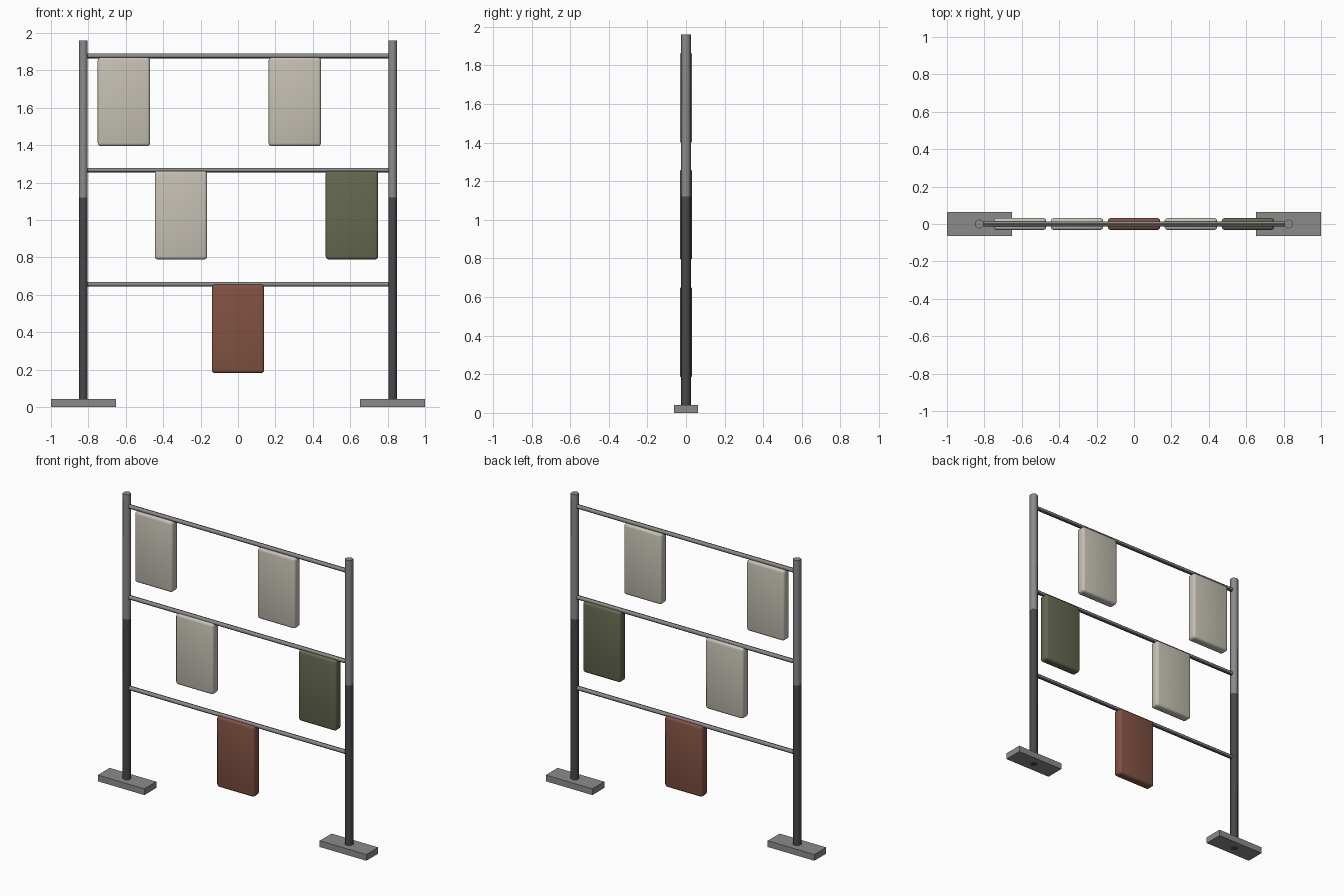
import bpy, bmesh, math
from mathutils import Matrix

cube = bpy.data.objects.get("Cube")
if cube:
    bpy.data.objects.remove(cube, do_unlink=True)


def material(name, rgb):
    m = bpy.data.materials.new(name)
    m.use_nodes = True
    color = (*rgb, 1)
    m.diffuse_color = color
    m.node_tree.nodes["Principled BSDF"].inputs["Base Color"].default_value = color
    return m


steel = material("light steel", (0.26, 0.26, 0.265))
dark = material("dark steel", (0.065, 0.065, 0.07))
cream = material("cream", (0.56, 0.53, 0.46))
olive = material("olive green", (0.125, 0.14, 0.08))
rust = material("rust red", (0.22, 0.085, 0.055))


def finish(bm, name, mats, smooth=0):
    mesh = bpy.data.meshes.new(name)
    bm.to_mesh(mesh)
    bm.free()
    for m in mats:
        mesh.materials.append(m)
    ob = bpy.data.objects.new(name, mesh)
    bpy.context.collection.objects.link(ob)
    if smooth:
        bpy.ops.object.select_all(action='DESELECT')
        ob.select_set(True)
        bpy.context.view_layer.objects.active = ob
        bpy.ops.object.shade_smooth_by_angle(angle=math.radians(smooth))
    return ob


def box(name, center, size, mat, bevel=0):
    bm = bmesh.new()
    bmesh.ops.create_cube(bm, size=1, matrix=Matrix.Translation(center) @ Matrix.Diagonal((*size, 1)))
    if bevel:
        bmesh.ops.bevel(bm, geom=bm.edges[:], offset=bevel, segments=3, profile=0.5, affect='EDGES')
    return finish(bm, name, [mat], 35 if bevel else 0)


def rod(bm, sides, radius, length, matrix):
    bmesh.ops.create_cone(bm, cap_ends=True, segments=sides, radius1=radius,
                          radius2=radius, depth=length, matrix=matrix)


# Feet and two-tone posts
for side, sx in (("left", 1), ("right", -1)):
    box(side + "_foot", (sx * 0.826, 0, 0.021), (0.347, 0.126, 0.042), steel)
    bm = bmesh.new()
    rod(bm, 6, 0.026, 1.961, Matrix.Translation((sx * 0.827, 0, 0.98)))
    split = 1.12
    bmesh.ops.bisect_plane(bm, geom=bm.verts[:] + bm.edges[:] + bm.faces[:],
                           plane_co=(0, 0, split), plane_no=(0, 0, 1))
    for f in bm.faces:
        f.material_index = int(f.calc_center_median().z < split)
    finish(bm, side + "_post", [steel, dark], 65)

# Rails with dark upper and lower faces
for name, z in (("top", 1.877), ("middle", 1.266), ("bottom", 0.656)):
    bm = bmesh.new()
    rod(bm, 8, 0.014, 1.65, Matrix.Translation((0, 0, z)) @ Matrix.Rotation(math.pi / 2, 4, 'Y')
        @ Matrix.Rotation(math.pi / 8, 4, 'Z'))
    bm.normal_update()
    for f in bm.faces:
        f.material_index = int(abs(f.normal.z) > 0.9 or f.normal.z < -0.5)
    finish(bm, name + "_rail", [steel, dark], 50)

# Hanging panels
panels = (
    ("top_right_panel", -0.61, 1.632, cream),
    ("top_left_panel", 0.304, 1.632, cream),
    ("middle_right_panel", -0.305, 1.026, cream),
    ("middle_left_panel", 0.609, 1.026, olive),
    ("bottom_panel", 0, 0.418, rust),
)
for name, x, z, mat in panels:
    box(name, (x, 0, z), (0.28, 0.064, 0.474), mat, 0.016)
